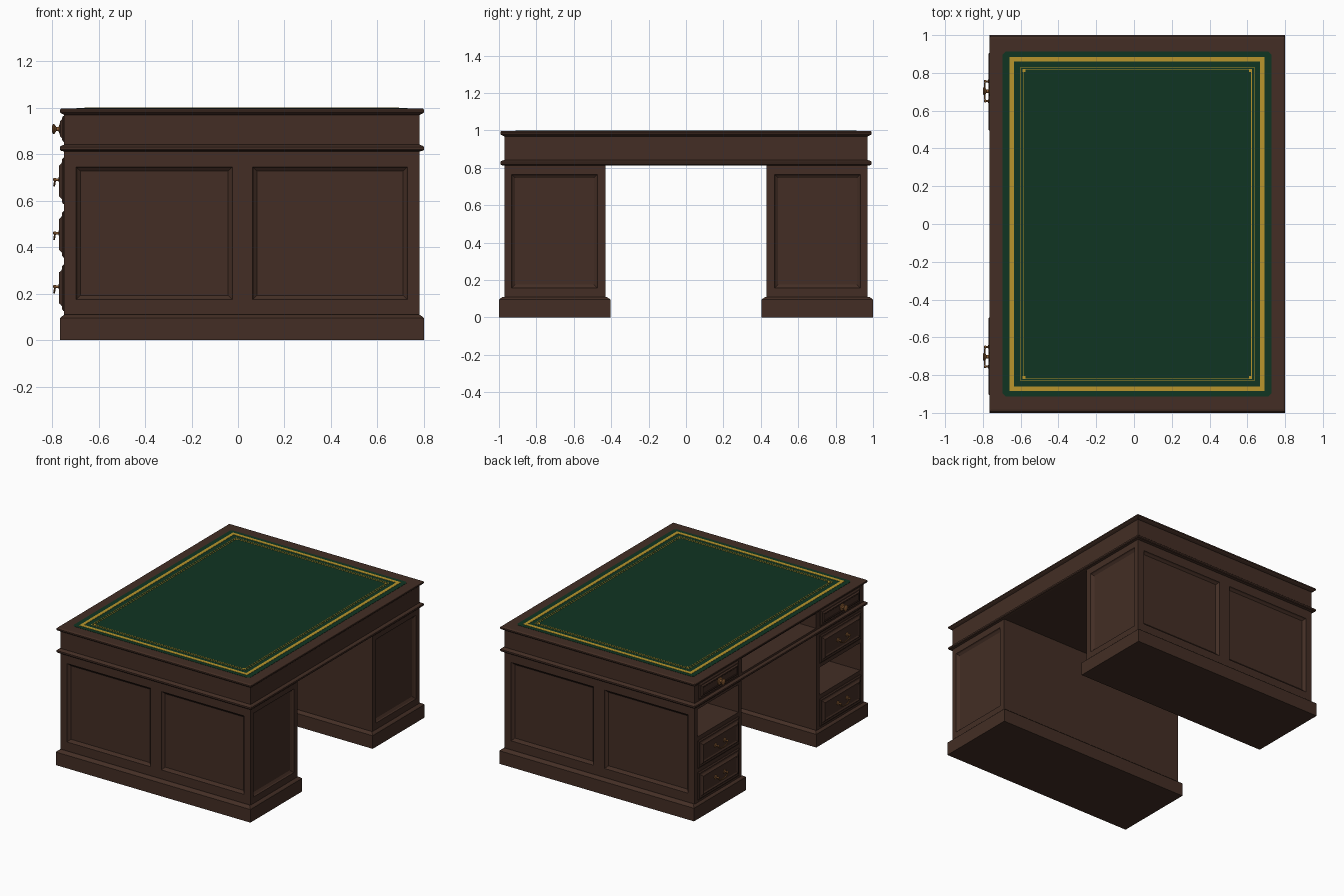
import bpy, bmesh, math

if "Cube" in bpy.data.objects:
    bpy.data.objects.remove(bpy.data.objects["Cube"])


def material(name, rgb):
    m = bpy.data.materials.new(name)
    m.diffuse_color = (*rgb, 1)
    m.use_nodes = True
    m.node_tree.nodes["Principled BSDF"].inputs["Base Color"].default_value = m.diffuse_color
    return m


WOOD = material("dark wood", (0.056, 0.027, 0.018))
GREEN = material("green leather", (0.005, 0.035, 0.016))
GOLD = material("gold tooling", (0.48, 0.30, 0.025))
BRASS = material("aged brass", (0.26, 0.11, 0.035))


def make(name, bm, mat):
    bmesh.ops.recalc_face_normals(bm, faces=bm.faces)
    me = bpy.data.meshes.new(name)
    bm.to_mesh(me)
    bm.free()
    me.materials.append(mat)
    ob = bpy.data.objects.new(name, me)
    bpy.context.collection.objects.link(ob)
    return ob


def place(axis, a, b, h):
    return {"x": (h, a, b), "y": (a, h, b), "z": (a, b, h)}[axis]


def loft(name, rect, steps, axis="z", mat=WOOD, chamfer=0):
    """Stack of rectangles: rect=(a0,a1,b0,b1), steps=[(inset, height)]."""
    bm = bmesh.new()
    a0, a1, b0, b1 = rect
    rings = []
    for i, h in steps:
        c = chamfer
        if c:
            pts = [(a0+c, b0), (a1-c, b0), (a1, b0+c), (a1, b1-c),
                   (a1-c, b1), (a0+c, b1), (a0, b1-c), (a0, b0+c)]
        else:
            pts = [(a0+i, b0+i), (a1-i, b0+i), (a1-i, b1-i), (a0+i, b1-i)]
        rings.append([bm.verts.new(place(axis, a, b, h)) for a, b in pts])
    n = len(rings[0])
    for r, q in zip(rings, rings[1:]):
        for k in range(n):
            bm.faces.new((r[k], r[(k+1) % n], q[(k+1) % n], q[k]))
    bm.faces.new(rings[0])
    bm.faces.new(rings[-1])
    return make(name, bm, mat)


def cut(ob, cutters):
    for c in cutters:
        c.hide_render = True
        m = ob.modifiers.new("cut", "BOOLEAN")
        m.operation, m.solver, m.object = "DIFFERENCE", "EXACT", c
    dg = bpy.context.evaluated_depsgraph_get()
    me = bpy.data.meshes.new_from_object(ob.evaluated_get(dg))
    ob.modifiers.clear()
    ob.data = me
    for c in cutters:
        bpy.data.objects.remove(c)


def smooth(ob):
    bpy.ops.object.select_all(action="DESELECT")
    ob.select_set(True)
    bpy.context.view_layer.objects.active = ob
    bpy.ops.object.shade_smooth_by_angle(angle=math.radians(40))


def turned(name, x, y, z, profile, n=16):
    """Turned brass part pointing to -x; profile=[(radius, distance)]."""
    bm = bmesh.new()
    rings = [[bm.verts.new((x-d, y+r*math.cos(k*math.tau/n), z+r*math.sin(k*math.tau/n)))
              for k in range(n)] for r, d in profile]
    for r, q in zip(rings, rings[1:]):
        for k in range(n):
            bm.faces.new((r[k], r[(k+1) % n], q[(k+1) % n], q[k]))
    bm.faces.new(rings[0])
    bm.faces.new(rings[-1])
    smooth(make(name, bm, BRASS))


def bail(name, x, y, z):
    # two rosettes with posts, and a drooping swing handle
    for s in (-1, 1):
        turned(name + "_post", x, y+s*0.052, z,
               [(0.015, 0), (0.013, 0.004), (0.006, 0.007), (0.005, 0.016), (0.008, 0.02),
                (0.008, 0.025), (0.004, 0.029)])
    cu = bpy.data.curves.new(name, "CURVE")
    cu.dimensions, cu.bevel_depth, cu.bevel_resolution, cu.use_fill_caps = "3D", 0.004, 2, True
    sp = cu.splines.new("POLY")
    n = 14
    sp.points.add(n)
    for k in range(n+1):
        t = math.pi*k/n
        sp.points[k].co = (x-0.021-0.004*math.sin(t), y-0.052*math.cos(t),
                           z-0.026*math.sin(t)**0.7 if 0 < k < n else z, 1)
    ob = bpy.data.objects.new(name, cu)
    bpy.context.collection.objects.link(ob)
    dg = bpy.context.evaluated_depsgraph_get()
    me = bpy.data.meshes.new_from_object(ob.evaluated_get(dg))
    me.materials.clear()
    me.materials.append(BRASS)
    bpy.data.objects.remove(ob)
    smooth_ob = bpy.data.objects.new(name, me)
    bpy.context.collection.objects.link(smooth_ob)
    smooth(smooth_ob)


def span(s, a, b):
    return tuple(sorted((s*a, s*b)))


BACK, FRONT = 0.78, -0.748
SLOTS = [(0.125, 0.325), (0.355, 0.555), (0.585, 0.785)]
EMPTY = {1: 2, -1: 1}          # the slot without a drawer in each pedestal

for s in (1, -1):
    side = "left" if s > 0 else "right"
    # pedestal carcass with recessed panels and one open slot
    ped = loft(side + "_pedestal", (FRONT, BACK, *span(s, 0.43, 0.97)), [(0, 0.09), (0, 0.82)])
    cutters = [loft("panel_cutter", (x0, x1, 0.175, 0.745),
                    [(0, s*0.99), (0, s*0.97), (0.005, s*0.962), (0.018, s*0.952)], "y")
               for x0, x1 in ((-0.696, -0.024), (0.063, 0.728))]
    cutters.append(loft("panel_cutter", (*span(s, 0.473, 0.933), 0.157, 0.765),
                        [(0, BACK+0.02), (0, BACK), (0.005, BACK-0.008), (0.02, BACK-0.018)], "x"))
    cutters.append(loft("slot_cutter", (*span(s, 0.465, 0.935), *SLOTS[EMPTY[s]]),
                        [(0, FRONT-0.02), (0, 0.6)], "x"))
    cut(ped, cutters)
    # plinth
    loft(side + "_plinth", (-0.765, 0.8, *span(s, 0.405, 1.0)),
         [(0, 0), (0, 0.095), (0.006, 0.101), (0.02, 0.11)])
    # pedestal drawers
    for k, (z0, z1) in enumerate(SLOTS):
        if k == EMPTY[s]:
            continue
        loft(side + "_drawer_front", (*span(s, 0.465, 0.935), z0, z1),
             [(0, FRONT+0.01), (0, FRONT-0.003), (0.008, FRONT-0.009), (0.02, FRONT-0.009),
              (0.026, FRONT-0.013), (0.034, FRONT-0.022), (0.042, FRONT-0.022),
              (0.048, FRONT-0.018)], "x")
        bail(side + "_drawer_handle", FRONT-0.018, s*0.703, (z0+z1)/2+0.005)
    # frieze drawer with turned knob
    loft(side + "_frieze_drawer", (*span(s, 0.47, 0.925), 0.853, 0.965),
         [(0, FRONT+0.01), (0, FRONT-0.003), (0.007, FRONT-0.008), (0.016, FRONT-0.009),
          (0.024, FRONT-0.018), (0.03, FRONT-0.018), (0.034, FRONT-0.015)], "x")
    turned(side + "_frieze_knob", FRONT-0.015, s*0.703, 0.908,
           [(0.026, 0), (0.024, 0.004), (0.01, 0.008), (0.008, 0.018), (0.014, 0.022),
            (0.022, 0.028), (0.022, 0.032), (0.014, 0.037)])

# frieze with open centre compartment
frieze = loft("frieze", (FRONT, BACK, -0.97, 0.97), [(0, 0.815), (0, 0.98)])
cut(frieze, [loft("slot_cutter", (-0.425, 0.425, 0.855, 0.962), [(0, FRONT-0.02), (0, 0.6)], "x")])

# waist moulding and table top
EDGE = (-0.766, 0.8, -0.993, 0.993)
loft("waist_moulding", EDGE, [(0.016, 0.812), (0.004, 0.815), (0, 0.82), (0, 0.831),
                              (0.006, 0.836), (0.022, 0.842)])
loft("table_top", EDGE, [(0.02, 0.968), (0.006, 0.975), (0, 0.981), (0, 0.99), (0.004, 0.995), (0.01, 0.997)])

# leather writing surface
loft("leather", (-0.695, 0.728, -0.912, 0.912), [(0, 0.99), (0, 0.9985)], mat=GREEN, chamfer=0.015)


def border(name, x0, x1, y, w):
    # rectangular gold frame as one thin plate
    bm = bmesh.new()
    rings = []
    for i, z in ((0, 0.998), (0, 1.0), (w, 1.0), (w, 0.998)):
        rings.append([bm.verts.new(p) for p in ((x0+i, -y+i, z), (x1-i, -y+i, z),
                                                (x1-i, y-i, z), (x0+i, y-i, z))])
    for r, q in zip(rings, rings[1:] + rings[:1]):
        for k in range(4):
            bm.faces.new((r[k], r[(k+1) % 4], q[(k+1) % 4], q[k]))
    make(name, bm, GOLD)


border("gold_band", -0.66, 0.692, 0.884, 0.024)
border("gold_line_outer", -0.602, 0.638, 0.832, 0.004)
border("gold_line_inner", -0.588, 0.624, 0.818, 0.004)
# small gold corner ornaments
for x in (-0.582, 0.618):
    for y in (-0.812, 0.812):
        loft("gold_corner", (x-0.008, x+0.008, y-0.008, y+0.008), [(0, 0.998), (0, 0.9998)], mat=GOLD)
